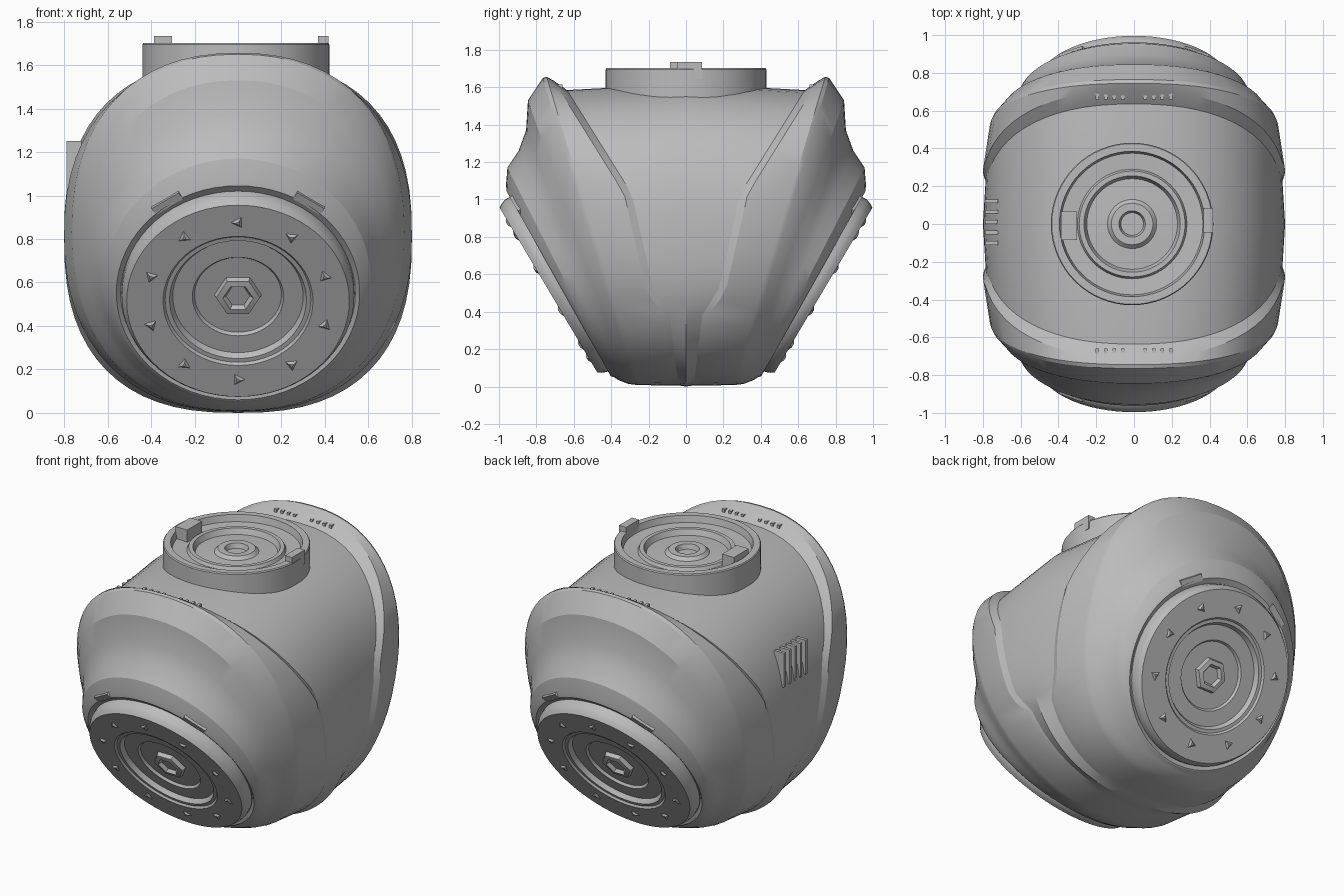
import bpy, bmesh, math
from mathutils import Vector, Matrix

cube = bpy.data.objects.get("Cube")
if cube:
    bpy.data.objects.remove(cube, do_unlink=True)

grey = bpy.data.materials.new("plain_grey")
grey.use_nodes = True
GREY = (0.5, 0.5, 0.5, 1)
grey.diffuse_color = GREY
grey.node_tree.nodes["Principled BSDF"].inputs["Base Color"].default_value = GREY
SEG = 64


def finish(name, bm, angle=28):
    bmesh.ops.remove_doubles(bm, verts=bm.verts, dist=0.0005)
    bmesh.ops.recalc_face_normals(bm, faces=bm.faces)
    mesh = bpy.data.meshes.new(name)
    bm.to_mesh(mesh)
    bm.free()
    mesh.materials.append(grey)
    obj = bpy.data.objects.new(name, mesh)
    bpy.context.collection.objects.link(obj)
    bpy.ops.object.select_all(action='DESELECT')
    obj.select_set(True)
    bpy.context.view_layer.objects.active = obj
    bpy.ops.object.shade_smooth_by_angle(angle=math.radians(angle))


def loft(bm, rings):
    loops = [[bm.verts.new(p) for p in ring] for ring in rings]
    for a, b in zip(loops, loops[1:]):
        for i in range(len(a)):
            j = (i + 1) % len(a)
            bm.faces.new((a[i], a[j], b[j], b[i]))
    bm.faces.new(loops[0])
    bm.faces.new(loops[-1])


def lathe(name, profile, matrix, sides=SEG):
    bm = bmesh.new()
    steps = [math.tau * i / sides for i in range(sides)]
    loft(bm, [[matrix @ Vector((r * math.cos(a), r * math.sin(a), h)) for a in steps]
              for r, h in profile])
    finish(name, bm)


def boxes(name, items, matrix=Matrix()):
    # each item is a centre, a size and a turn about local z
    bm = bmesh.new()
    for centre, size, turn in items:
        m = matrix @ Matrix.Rotation(turn, 4, 'Z') @ Matrix.Translation(centre)
        bmesh.ops.create_cube(bm, size=1, matrix=m @ Matrix.Diagonal((*size, 1)))
    finish(name, bm)


def power(v, p):
    return math.copysign(abs(v) ** (2 / p), v)


def oval(top, bottom, width, p=2.0):
    # tilted oval through a top and a bottom point (y, z) on the centre plane
    t, b = Vector((0, *top)), Vector((0, *bottom))
    mid, half = (t + b) / 2, (t - b) / 2
    angles = [math.tau * i / SEG for i in range(SEG)]
    return [mid + half * power(math.cos(a), p) + Vector((width * power(math.sin(a), p), 0, 0))
            for a in angles]


# height -> y of the saddle edge
EDGE = [(-1, -0.08), (0, -0.08), (0.40, -0.13), (0.50, -0.21), (1.03, -0.33), (1.64, -0.71), (2, -0.75)]


def saddle_ring(top, bottom, width, shift):
    ring = oval((0, top), (0, bottom), width, 2.3)
    for p in ring:
        for (z0, y0), (z1, y1) in zip(EDGE, EDGE[1:]):
            if z0 <= p.z <= z1:
                p.y = y0 + (y1 - y0) * (p.z - z0) / (z1 - z0) + shift
                break
    return ring


# housing: two flared shells meeting in a saddle
front = [
    oval((-0.925, 0.98), (-0.415, 0.12), 0.49),
    oval((-0.92, 1.01), (-0.41, 0.09), 0.54),
    oval((-0.96, 1.045), (-0.405, 0.06), 0.56),
    oval((-0.962, 1.08), (-0.40, 0.055), 0.575),
    oval((-0.955, 1.17), (-0.385, 0.05), 0.61),
    oval((-0.895, 1.26), (-0.37, 0.04), 0.635, 2.05),
    oval((-0.855, 1.37), (-0.35, 0.03), 0.66, 2.1),
    oval((-0.845, 1.53), (-0.31, 0.015), 0.70, 2.15),
    oval((-0.765, 1.65), (-0.28, 0.01), 0.755, 2.25),
    oval((-0.745, 1.656), (-0.25, 0.008), 0.765, 2.3),
    saddle_ring(1.635, 0.005, 0.80, 0),
    saddle_ring(1.585, 0.006, 0.785, 0.04),
]
back = [[Vector((p.x, -p.y, p.z)) for p in ring] for ring in reversed(front)]
body = bmesh.new()
loft(body, front + [oval((0, 1.62), (0, 0), 0.80, 2.5)] + back)
finish("housing", body, 21)

# end discs: bevelled edge, flat face, sunken middle, bolts and hex hub
DISC = [(0.535, -0.09), (0.535, -0.045), (0.525, -0.02), (0.512, 0), (0.345, 0), (0.335, -0.012),
        (0.315, -0.012), (0.30, -0.04), (0.21, -0.04), (0.20, -0.055), (0.001, -0.055)]
HUB = [(0.11, -0.06), (0.10, -0.03), (0.07, -0.025), (0.055, -0.045), (0.001, -0.045)]
for end, side in (("front", -1), ("back", 1)):
    n = Vector((0, side * 0.86, -0.51)).normalized()
    x = Vector((1, 0, 0))
    up = n.cross(x)
    m = Matrix((x, up, n)).transposed().to_4x4()
    m.translation = Vector((0, side * 0.735, 0.515))
    lathe(end + "_disc", DISC, m)
    lathe(end + "_hub", HUB, m, 6)
    bolts = bmesh.new()
    for i in range(10):
        place = Matrix.Rotation(math.tau * (i + 0.5) / 10, 4, 'Z') @ Matrix.Translation((0.42, 0, 0.003))
        bmesh.ops.create_cone(bolts, cap_ends=True, segments=3, radius1=0.04, radius2=0.012,
                              depth=0.014, matrix=m @ place)
    finish(end + "_bolts", bolts)
    tilt = math.copysign(1, up.z)
    boxes(end + "_rim_blocks", [((0, tilt * 0.575, -0.09), (0.15, 0.04, 0.03), t) for t in (-0.6, 0.6)], m)
    # short teeth along the inside of the raised lip
    boxes(end + "_lip_teeth", [((s * (0.06 + 0.045 * k), side * 0.685, 1.59), (0.018, 0.05, 0.05), 0)
                               for s in (-1, 1) for k in range(4)])

# neck collar on top
COLLAR = [(0.43, 1.48), (0.43, 1.695), (0.425, 1.702), (0.385, 1.702), (0.375, 1.66),
          (0.29, 1.655), (0.28, 1.675), (0.255, 1.675), (0.24, 1.64), (0.13, 1.645),
          (0.11, 1.665), (0.07, 1.665), (0.06, 1.635), (0.001, 1.635)]
lathe("neck_collar", COLLAR, Matrix.Translation((-0.01, 0, 0)))
boxes("neck_tabs", [((-0.345, -0.01, 1.69), (0.085, 0.15, 0.09), 0),
                    ((0.392, 0.02, 1.69), (0.05, 0.13, 0.09), 0)])

# cooling fins on one side
boxes("side_fins", [((-0.755, -0.10 + 0.055 * k, 1.14), (0.07, 0.02, 0.22), 0) for k in range(5)])
